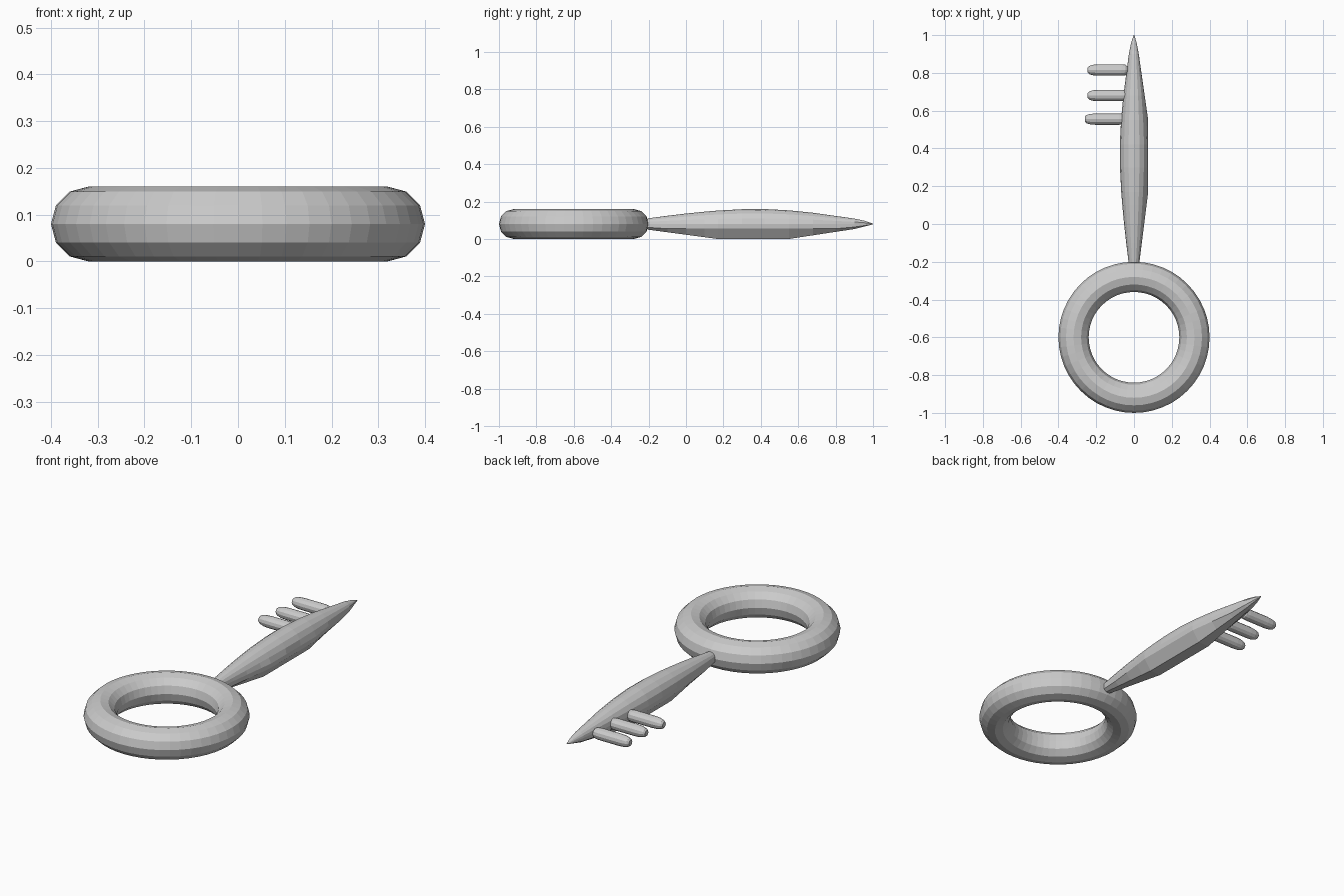
import bpy, bmesh, math
from mathutils import Matrix

cube = bpy.data.objects.get("Cube")
if cube:
    bpy.data.objects.remove(cube)

MID = 0.08  # height of the key's centre plane

metal = bpy.data.materials.new("grey_metal")
metal.use_nodes = True
grey = (0.6, 0.6, 0.6, 1)
metal.diffuse_color = grey
metal.node_tree.nodes["Principled BSDF"].inputs["Base Color"].default_value = grey


def loft(name, rings):
    """Skin closed rings of points and cap both ends."""
    bm = bmesh.new()
    rows = [[bm.verts.new(p) for p in ring] for ring in rings]
    for a, b in zip(rows, rows[1:]):
        n = len(a)
        for i in range(n):
            bm.faces.new((a[i], a[(i + 1) % n], b[(i + 1) % n], b[i]))
    bm.faces.new(rows[0])
    bm.faces.new(rows[-1])
    bmesh.ops.recalc_face_normals(bm, faces=bm.faces)
    mesh = bpy.data.meshes.new(name)
    bm.to_mesh(mesh)
    bm.free()
    obj = bpy.data.objects.new(name, mesh)
    bpy.context.collection.objects.link(obj)
    mesh.materials.append(metal)
    return obj


def interp(table, t):
    for (t0, r0), (t1, r1) in zip(table, table[1:]):
        if t <= t1:
            return r0 + (r1 - r0) * (t - t0) / (t1 - t0)
    return table[-1][1]


# Ring handle
bpy.ops.mesh.primitive_torus_add(location=(0, -0.6, MID), major_radius=0.32,
                                 minor_radius=0.08, major_segments=48, minor_segments=12)
ring = bpy.context.object
ring.name = "ring_handle"
ring.data.materials.append(metal)

# Shaft: rounded above, flat facets below and along the left edge
round_r = [(-0.205, 0.03), (-0.1, 0.044), (0, 0.056), (0.1, 0.066), (0.17, 0.072),
           (0.3, 0.079), (0.42, 0.08), (0.55, 0.073), (0.68, 0.06), (0.8, 0.043),
           (0.9, 0.029), (0.96, 0.016), (1, 0.002)]
facet_r = [(-0.205, 0.03), (0.17, 0.08), (0.55, 0.08), (0.8, 0.042), (0.9, 0.027), (1, 0.002)]
rings = []
for y, r in round_r:
    f = interp(facet_r, y)
    pts = [(0.94 * f, y, MID)]
    for i in range(1, 9):
        a = math.pi * i / 8
        pts.append((0.94 * r * math.cos(a), y, MID + r * math.sin(a)))
    drop = min(0.025, 0.6 * f)
    pts += [(-0.9 * r, y, MID - drop), (-0.4 * f, y, MID - f),
            (0.4 * f, y, MID - f), (0.9 * f, y, MID - drop)]
    rings.append(pts)
loft("shaft", rings)

# Three rounded teeth on the right side
profile = [(0, 0.014), (0.008, 0.022), (0.03, 0.028), (0.06, 0.03),
           (0.18, 0.03), (0.2, 0.028), (0.21, 0.02), (0.215, 0.012)]
for k, (tip, y) in enumerate([(-0.26, 0.555), (-0.245, 0.68), (-0.245, 0.815)]):
    circles = []
    for d, r in profile:
        circles.append([(tip + d, y + r * math.cos(math.tau * i / 12),
                         MID + r * math.sin(math.tau * i / 12)) for i in range(12)])
    loft("tooth_%d" % (k + 1), circles)
